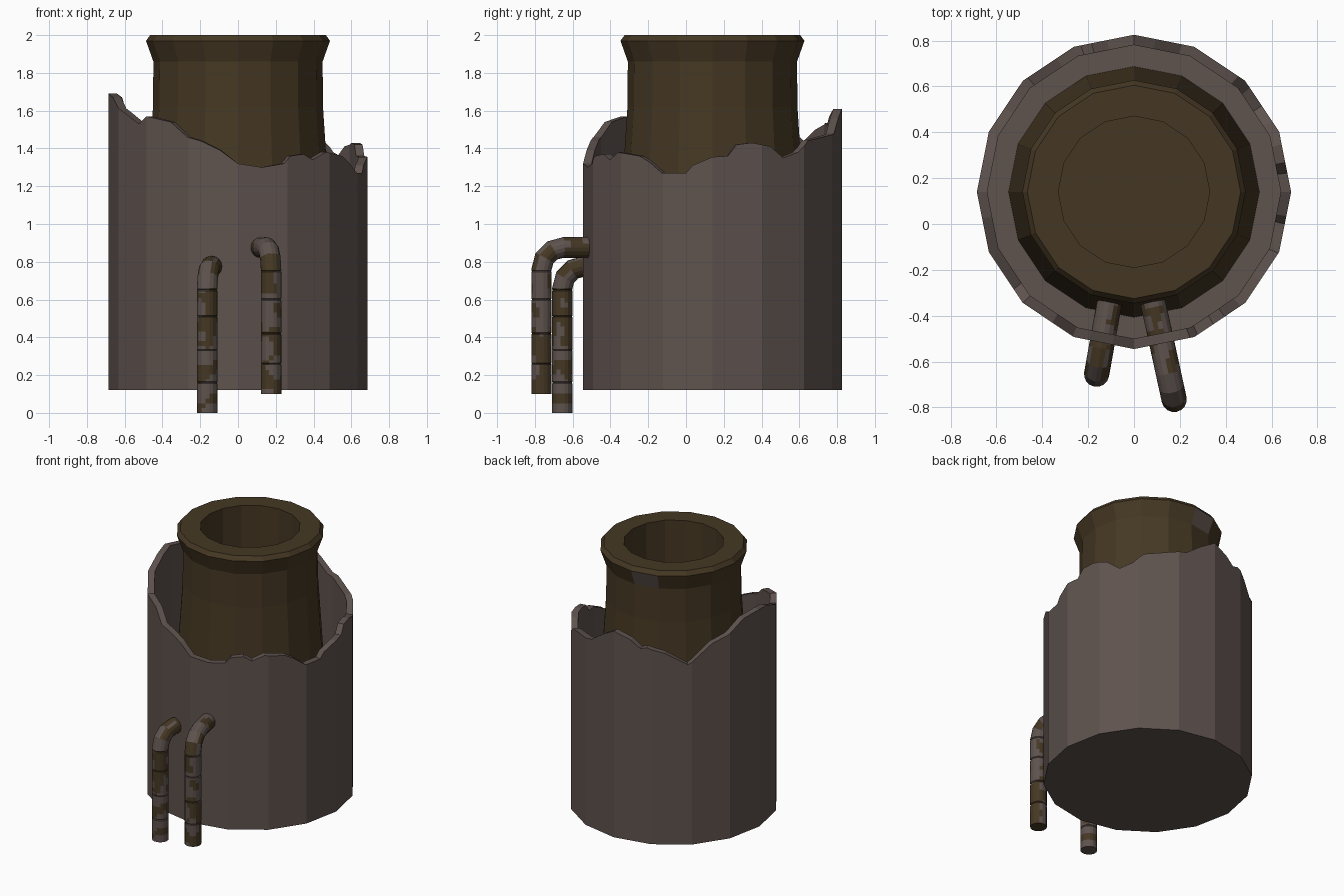
import bpy, bmesh, math
from mathutils import Vector, noise

if "Cube" in bpy.data.objects:
    bpy.data.objects.remove(bpy.data.objects["Cube"])

CY = 0.14          # centre of the round body in y
SIDES = 16
STEP = 360 / SIDES


def material(name, rgb):
    m = bpy.data.materials.new(name)
    m.diffuse_color = (*rgb, 1)
    m.use_nodes = True
    m.node_tree.nodes["Principled BSDF"].inputs["Base Color"].default_value = m.diffuse_color
    return m


GREY = material("worn grey", (0.112, 0.085, 0.076))
BROWN = material("dark brown", (0.060, 0.039, 0.017))


def finish(name, bm, mats):
    bmesh.ops.recalc_face_normals(bm, faces=bm.faces)
    me = bpy.data.meshes.new(name)
    bm.to_mesh(me)
    bm.free()
    for m in mats:
        me.materials.append(m)
    ob = bpy.data.objects.new(name, me)
    bpy.context.collection.objects.link(ob)
    return ob


def on_polygon(radius, deg):
    """Point on the flat-sided 16-gon at a given angle."""
    off = math.radians(deg % STEP - STEP / 2)
    r = radius * math.cos(math.radians(STEP / 2)) / math.cos(off)
    a = math.radians(deg)
    return r * math.cos(a), CY + r * math.sin(a)


def bridge(bm, a, b):
    n = len(a)
    return [bm.faces.new((a[i], a[(i + 1) % n], b[(i + 1) % n], b[i])) for i in range(n)]


# Broken outer shell: rim height by angle in degrees
RIM = [(0, 1.355), (7, 1.36), (11, 1.42), (18, 1.43), (27, 1.41), (34, 1.35), (42, 1.38),
       (48, 1.44), (63, 1.465), (72, 1.48), (82, 1.56), (90, 1.61), (100, 1.57), (106, 1.52),
       (110, 1.535), (120, 1.50), (133, 1.42), (140, 1.485), (147, 1.55), (156, 1.59),
       (168, 1.67), (180, 1.69), (190, 1.67), (205, 1.60), (219, 1.53), (225, 1.57),
       (238, 1.54), (247, 1.46), (253, 1.44), (262, 1.39), (270, 1.32), (281, 1.30),
       (291, 1.32), (294, 1.36), (301, 1.37), (306, 1.34), (313, 1.38), (325, 1.36),
       (330, 1.33), (337, 1.27), (348, 1.27), (351, 1.31), (360, 1.355)]


def rim_height(deg):
    for (a, za), (b, zb) in zip(RIM, RIM[1:]):
        if a <= deg <= b:
            return za + (zb - za) * (deg - a) / (b - a)


angles = sorted({float(a) for a, _ in RIM[:-1]} | {i * STEP for i in range(SIDES)})
bm = bmesh.new()


def shell_ring(radius, z=None):
    return [bm.verts.new((*on_polygon(radius, a), rim_height(a) if z is None else z))
            for a in angles]


rings = [shell_ring(0.685, 0.12), shell_ring(0.685), shell_ring(0.64), shell_ring(0.64, 0.13)]
for a, b in zip(rings, rings[1:]):
    bridge(bm, a, b)
bm.faces.new(rings[0])
bm.faces.new(rings[-1])
finish("outer_shell", bm, [GREY])

# Inner barrel with flared lip and hollow bore
PROFILE = [(0.547, 0.14), (0.45, 1.62), (0.448, 1.86), (0.487, 1.97), (0.465, 2.0),
           (0.33, 2.0), (0.33, 0.6)]
bm = bmesh.new()
rings = [[bm.verts.new((*on_polygon(r, i * STEP), z)) for i in range(SIDES)] for r, z in PROFILE]
for k, (a, b) in enumerate(zip(rings, rings[1:])):
    faces = bridge(bm, a, b)
    if k == 2:
        faces[4].material_index = 1      # one grey panel on the back of the lip
bm.faces.new(rings[-1])
bm.faces.new(rings[0])
finish("inner_barrel", bm, [BROWN, GREY])


# Patchy pipes: straight up, a bend, then into the barrel
def pipe(name, start, end, z0, z_top, joints, bend=0.115, radius=0.055, sides=16):
    base = Vector((*start, 0))
    run = Vector((*end, 0)) - base
    length = run.length
    d = run.normalized()
    side = Vector((-d.y, d.x, 0))
    zb = z_top - bend
    stations = []                         # (distance along run, height, tilt, radius)
    n = 26
    for i in range(n + 1):
        stations.append((0, z0 + (zb - z0) * i / n, 0, radius))
    for j in joints:                      # narrow seams between sections
        for dz, r in ((-0.005, radius), (0, radius - 0.004), (0.005, radius)):
            stations.append((0, j + dz, 0, r))
    stations.sort(key=lambda s: s[1])
    for i in range(1, 4):
        t = math.radians(30 * i)
        stations.append((bend * (1 - math.cos(t)), zb + bend * math.sin(t), t, radius))
    for i in range(1, 11):
        stations.append((bend + (length - bend) * i / 10, z_top, math.pi / 2, radius))
    bm = bmesh.new()
    rings = []
    for h, z, t, r in stations:
        c = base + d * h + Vector((0, 0, z))
        out = Vector((0, 0, math.sin(t))) - d * math.cos(t)
        rings.append([bm.verts.new(c + r * (side * math.cos(a) + out * math.sin(a)))
                      for a in (2 * math.pi * k / sides for k in range(sides))])
    for a, b in zip(rings, rings[1:]):
        bridge(bm, a, b)
    bm.faces.new(rings[0])
    bm.faces.new(rings[-1])
    for f in bm.faces:                    # worn patches by noise
        f.material_index = int(noise.noise(f.calc_center_median() * 11) > 0.0)
    ob = finish(name, bm, [BROWN, GREY])
    for p in ob.data.polygons:
        p.use_smooth = False


pipe("left_pipe", (-0.163, -0.655), (-0.105, -0.33), 0.0, 0.775, (0.16, 0.33, 0.51, 0.65))
pipe("right_pipe", (0.175, -0.765), (0.08, -0.33), 0.10, 0.875, (0.26, 0.42, 0.6, 0.75))
